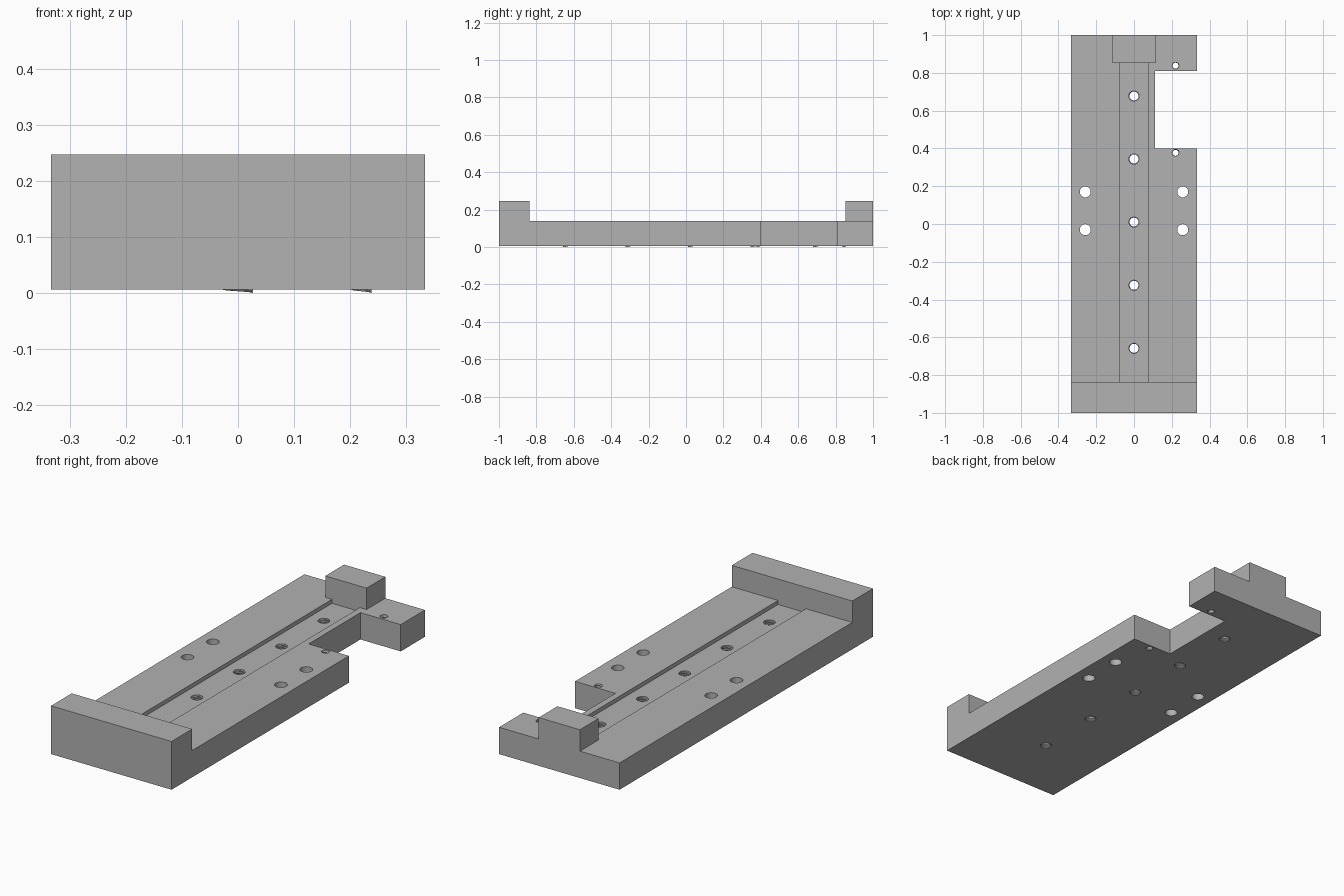
import bpy, bmesh, math

if "Cube" in bpy.data.objects:
    bpy.data.objects.remove(bpy.data.objects["Cube"], do_unlink=True)

grey = bpy.data.materials.new("light_grey")
colour = (0.445, 0.445, 0.445, 1)
grey.use_nodes = True
grey.diffuse_color = colour
next(n for n in grey.node_tree.nodes
     if n.type == 'BSDF_PRINCIPLED').inputs["Base Color"].default_value = colour

HALF_W, BOTTOM, DECK, TOP = 0.333, 0.006, 0.14, 0.247
GROOVE_FLOOR = 0.12
FRONT_LIP, BACK_STOP = -0.837, 0.852
STOP_HALF = 0.114


def finish(bm, name):
    bmesh.ops.recalc_face_normals(bm, faces=bm.faces)
    mesh = bpy.data.meshes.new(name)
    bm.to_mesh(mesh)
    bm.free()
    obj = bpy.data.objects.new(name, mesh)
    bpy.context.collection.objects.link(obj)
    mesh.materials.append(grey)
    return obj


def prism(name, outline, z0, z1):
    """Extrude a plan outline between two heights."""
    bm = bmesh.new()
    face = bm.faces.new([bm.verts.new((x, y, z0)) for x, y in outline])
    up = bmesh.ops.extrude_face_region(bm, geom=[face])["geom"]
    bmesh.ops.translate(bm, vec=(0, 0, z1 - z0),
                        verts=[v for v in up if isinstance(v, bmesh.types.BMVert)])
    return finish(bm, name)


def circle(x, y, r, n=32):
    return [(x + r * math.cos(2 * math.pi * i / n),
             y + r * math.sin(2 * math.pi * i / n)) for i in range(n)]


def cut(obj, cutter):
    cutter.hide_render = True
    mod = obj.modifiers.new("cut", 'BOOLEAN')
    mod.operation, mod.solver, mod.object = 'DIFFERENCE', 'EXACT', cutter
    bpy.context.view_layer.objects.active = obj
    bpy.ops.object.modifier_apply(modifier=mod.name)
    bpy.data.objects.remove(cutter, do_unlink=True)


def thread(name, x, y, r, depth, z1, pitch=0.012, steps=20):
    """Helical ridge of triangular section lining a hole."""
    bm = bmesh.new()
    rings = []
    half = pitch * 0.3
    z0 = half
    count = int((z1 - half - z0) / pitch * steps)
    for i in range(count + 1):
        a = 2 * math.pi * i / steps
        z = z0 + pitch * i / steps
        rings.append([bm.verts.new((x + q * math.cos(a), y + q * math.sin(a), z + dz))
                      for q, dz in ((r, -half), (r - depth, 0), (r, half))])
    for a, b in zip(rings, rings[1:]):
        for k in range(3):
            j = (k + 1) % 3
            bm.faces.new((a[k], a[j], b[j], b[k]))
    bm.faces.new(rings[0])
    bm.faces.new(rings[-1])
    return finish(bm, name)


# Base body with the side notch
body = prism("base_body", [
    (-HALF_W, -1), (HALF_W, -1), (HALF_W, 0.4), (0.11, 0.4),
    (0.11, 0.809), (HALF_W, 0.809), (HALF_W, 1), (-HALF_W, 1)], BOTTOM, TOP)

# Lower the deck, leaving the front lip and the back stop
cut(body, prism("deck_cutter", [
    (-0.5, FRONT_LIP), (0.5, FRONT_LIP), (0.5, 1.1), (STOP_HALF, 1.1),
    (STOP_HALF, BACK_STOP), (-STOP_HALF, BACK_STOP), (-STOP_HALF, 1.1),
    (-0.5, 1.1)], DECK, 0.4))

# Shallow central groove
cut(body, prism("groove_cutter", [
    (-0.077, FRONT_LIP), (0.077, FRONT_LIP),
    (0.077, BACK_STOP), (-0.077, BACK_STOP)], GROOVE_FLOOR, 0.2))

# Plain mounting holes
for x in (-0.258, 0.258):
    for y in (-0.03, 0.17):
        cut(body, prism("hole_cutter", circle(x, y, 0.029), -0.1, 0.4))

# Threaded holes: centre row, then the pair beside the notch
threaded = [(0, 0.01 + 0.334 * i, 0.027, 0.003, GROOVE_FLOOR) for i in range(-2, 3)]
threaded += [(0.22, y, 0.018, 0.002, DECK) for y in (0.377, 0.838)]
for i, (x, y, r, depth, z1) in enumerate(threaded):
    cut(body, prism("hole_cutter", circle(x, y, r), -0.1, 0.4))
    thread(f"hole_thread_{i + 1}", x, y, r, depth, z1)

# Smooth hole walls, crisp edges
bpy.ops.object.select_all(action='DESELECT')
body.select_set(True)
bpy.context.view_layer.objects.active = body
bpy.ops.object.shade_smooth_by_angle(angle=math.radians(30))
